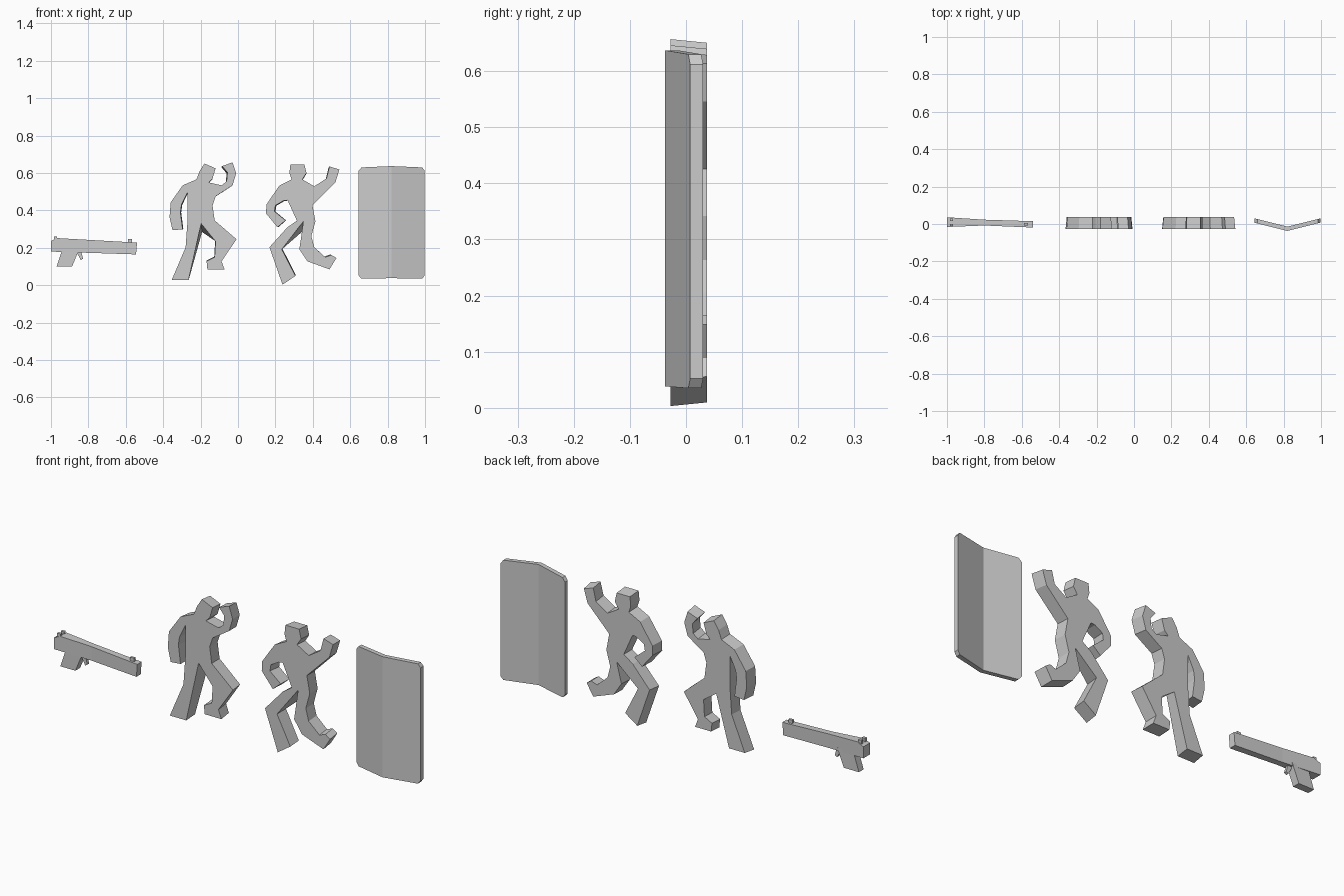
import bpy
import bmesh

default = bpy.data.objects.get("Cube")
if default:
    bpy.data.objects.remove(default)

grey = bpy.data.materials.new("light_grey")
grey.use_nodes = True
grey.diffuse_color = (0.6, 0.6, 0.6, 1)
grey.node_tree.nodes["Principled BSDF"].inputs["Base Color"].default_value = grey.diffuse_color


def slab(name, outline, front, back, back_outline=None, fold=None, bend=None):
    """Join a front outline (x, z) to a back outline; optionally fold it at an x position."""
    bm = bmesh.new()
    near = [bm.verts.new((x, front, z)) for x, z in outline]
    far = [bm.verts.new((x, back, z)) for x, z in back_outline or outline]
    bm.faces.new(near)
    bm.faces.new(far[::-1])
    for i in range(len(near)):
        bm.faces.new((near[i - 1], far[i - 1], far[i], near[i]))
    if fold is not None:
        bmesh.ops.bisect_plane(bm, geom=bm.verts[:] + bm.edges[:] + bm.faces[:],
                               plane_co=(fold, 0, 0), plane_no=(1, 0, 0))
    if bend:
        for v in bm.verts:
            v.co.y = bend(v.co.x, v.co.y)
    bmesh.ops.recalc_face_normals(bm, faces=bm.faces[:])
    mesh = bpy.data.meshes.new(name)
    bm.to_mesh(mesh)
    bm.free()
    mesh.materials.append(grey)
    obj = bpy.data.objects.new(name, mesh)
    bpy.context.collection.objects.link(obj)
    return obj


def block(name, x0, x1, z0, z1, y0, y1):
    return slab(name, [(x0, z1), (x1, z1), (x1, z0), (x0, z0)], y0, y1)


def figure(name, before_crotch, crotch, after_crotch):
    """Flat figure whose back is slightly smaller, with a lower crotch."""
    outline = before_crotch + [crotch] + after_crotch
    xs = [p[0] for p in outline]
    mid = (min(xs) + max(xs)) / 2
    rear = [(mid + (x - mid) * 0.965, 0.33 + (z - 0.33) * 0.98) for x, z in outline]
    rear[len(before_crotch)] = (crotch[0] + 0.005, crotch[1] - 0.045)
    slab(name, outline, -0.028, 0.037, rear)


# Stooping figure with one hand raised to the face
head = [(-.206, .609), (-.179, .651), (-.12, .625), (-.136, .571), (-.157, .55)]
raised_arm = [(-.088, .534), (-.061, .555), (-.056, .603), (-.085, .637), (-.029, .657),
              (-.01, .598), (-.029, .534), (-.12, .475), (-.136, .427)]
bent_leg = [(-.125, .347), (-.008, .246), (-.088, .128), (-.072, .085), (-.163, .085),
            (-.168, .128), (-.125, .15), (-.12, .235)]
straight_leg = [(-.265, .027), (-.355, .027), (-.28, .203), (-.27, .342)]
hanging_arm = [(-.27, .497), (-.302, .432), (-.308, .39), (-.296, .299), (-.35, .294),
               (-.366, .363), (-.36, .443), (-.296, .534), (-.222, .566)]
figure("stooping_figure", head + raised_arm + bent_leg, (-.197, .33),
       straight_leg + hanging_arm)

# Running figure
head = [(.275, .6), (.28, .646), (.355, .646), (.366, .6), (.344, .566)]
raised_arm = [(.408, .529), (.473, .571), (.489, .635), (.542, .619), (.521, .55),
              (.398, .427)]
rear_leg = [(.414, .342), (.392, .262), (.408, .203), (.467, .15), (.5, .162), (.526, .145),
            (.489, .085), (.371, .128), (.328, .192)]
front_leg = [(.234, .192), (.307, .05), (.238, .003), (.168, .203), (.264, .31), (.315, .345)]
bent_arm = [(.265, .455), (.243, .452), (.2, .427), (.195, .395), (.254, .347), (.211, .31),
            (.15, .384), (.152, .432), (.222, .534), (.286, .566)]
figure("running_figure", head + raised_arm + rear_leg, (.35, .342), front_leg + bent_arm)


# Folded shield with clipped corners
def shield_bend(x, y):
    return y + abs(x - 0.82) * 0.25


slab("shield", [(.645, .612), (.66, .63), (.82, .637), (.985, .63), (.998, .612),
                (.998, .052), (.985, .035), (.82, .038), (.66, .035), (.645, .052)],
     -.037, -.014, fold=.82, bend=shield_bend)


# Pistol body, wide at the rear and pinched in the middle
def pistol_bend(x, y):
    if x < -0.8:
        t = (x + 1) / 0.2
        low, high = -.016 + .008 * t, .036 - .013 * t
    else:
        t = (x + 0.8) / 0.26
        low, high = -.008 - .011 * t, .023 - .008 * t
    return low if y < 0 else high


slab("pistol_body", [(-1, .237), (-.965, .252), (-.54, .228), (-.545, .165), (-1, .18)],
     -.02, .02, fold=-.8, bend=pistol_bend)
slab("pistol_grip", [(-.94, .19), (-.85, .19), (-.887, .1), (-.97, .1)], -.009, .028)
slab("trigger", [(-.868, .185), (-.84, .185), (-.828, .142), (-.84, .135)], .001, .015)

# Sights
for side, y in (("right", -.012), ("left", .016)):
    block(side + "_rear_sight", -.985, -.967, .235, .262, y, y + .013)
block("front_sight", -.588, -.566, .22, .247, -.007, .005)
